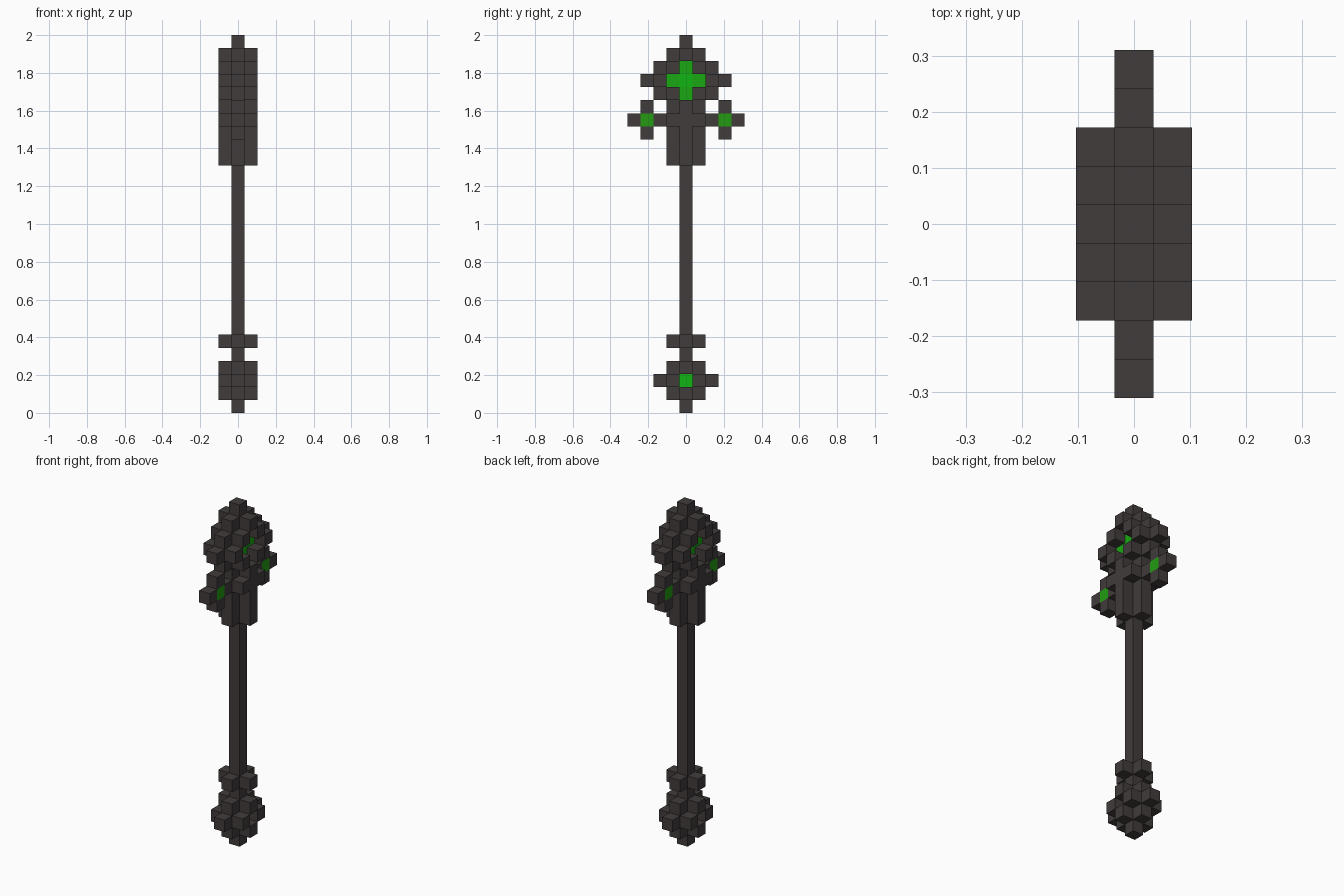
import bpy, bmesh
from mathutils import Vector

cube = bpy.data.objects.get("Cube")
if cube:
    bpy.data.objects.remove(cube, do_unlink=True)

UNIT = 2 / 29  # edge of one block


def material(name, colour):
    m = bpy.data.materials.new(name)
    m.use_nodes = True
    m.diffuse_color = (*colour, 1)
    m.node_tree.nodes["Principled BSDF"].inputs["Base Color"].default_value = (*colour, 1)
    return m


MATS = {
    "dark": material("dark_metal", (0.054, 0.045, 0.045)),
    "bright": material("bright_green", (0.005, 0.46, 0.006)),
    "mid": material("mid_green", (0.01, 0.39, 0.006)),
    "deep": material("deep_green", (0.017, 0.33, 0.006)),
}

parts = {}   # part name -> (material, set of block positions)
taken = set()


def blocks(part, mat, xs, ys, zs):
    """Claim free grid blocks for a part, mirrored in x and y."""
    cells = parts.setdefault(part, (mat, set()))[1]
    for x in xs:
        for y in ys:
            for z in zs:
                for c in {(x, y, z), (-x, y, z), (x, -y, z), (-x, -y, z)}:
                    if c not in taken:
                        taken.add(c)
                        cells.add(c)


def build(part, mat, cells):
    """Make one mesh from the outer faces of the part's blocks."""
    bm = bmesh.new()
    for c in sorted(cells):
        centre = Vector((c[0], c[1], c[2] + 0.5))
        for axis in range(3):
            for sign in (-1, 1):
                n = [0, 0, 0]
                n[axis] = sign
                if tuple(a + b for a, b in zip(c, n)) in taken:
                    continue
                n = Vector(n)
                u = Vector((n.y, n.z, n.x))
                v = n.cross(u)
                corners = (u + v, v - u, -u - v, u - v)
                bm.faces.new([bm.verts.new((centre + (n + k) / 2) * UNIT)
                              for k in corners])
    bmesh.ops.remove_doubles(bm, verts=bm.verts, dist=UNIT / 100)
    mesh = bpy.data.meshes.new(part)
    bm.to_mesh(mesh)
    bm.free()
    mesh.materials.append(MATS[mat])
    bpy.context.collection.objects.link(bpy.data.objects.new(part, mesh))


# Gems sunk in the pommel, head and side prongs
blocks("pommel_gem", "bright", [0], [0], [2])
blocks("head_gem_core", "bright", [0], [0], [25])
blocks("head_gem_arms", "mid", [0], [0], [24, 26])
blocks("head_gem_arms", "mid", [0], [1], [25])
blocks("prong_gems", "deep", [0], [3], [22])

# Pommel: a stepped core with a ring on each side of the gem
for z, reach in enumerate((0, 1, 2, 1)):
    blocks("pommel", "dark", [0], range(reach + 1), [z])
blocks("pommel", "dark", [1], [0], [1, 3])
blocks("pommel", "dark", [1], [1], [2])

# Lower collar, plus shaped
blocks("lower_collar", "dark", [0], [0, 1], [5])
blocks("lower_collar", "dark", [1], [0], [5])

# Shaft
blocks("shaft", "dark", [0], [0], range(4, 19))

# Socket under the head, with a wider band level with the prongs
blocks("head_socket", "dark", [0], [0, 1], range(19, 24))
blocks("head_socket", "dark", [1], [0], range(19, 23))
blocks("head_socket", "dark", [1], [1], [22])

# Side prongs framing their gems
blocks("side_prongs", "dark", [0], [2, 4], [22])
blocks("side_prongs", "dark", [0], [3], [21, 23])

# Head: a stepped core and a diamond ring on each side
for z, reach in zip(range(24, 29), (2, 3, 2, 1, 0)):
    blocks("head", "dark", [0], range(reach + 1), [z])
for z, y in zip(range(23, 28), (0, 1, 2, 1, 0)):
    blocks("head_ring", "dark", [1], [y], [z])

for part, (mat, cells) in parts.items():
    build(part, mat, cells)
